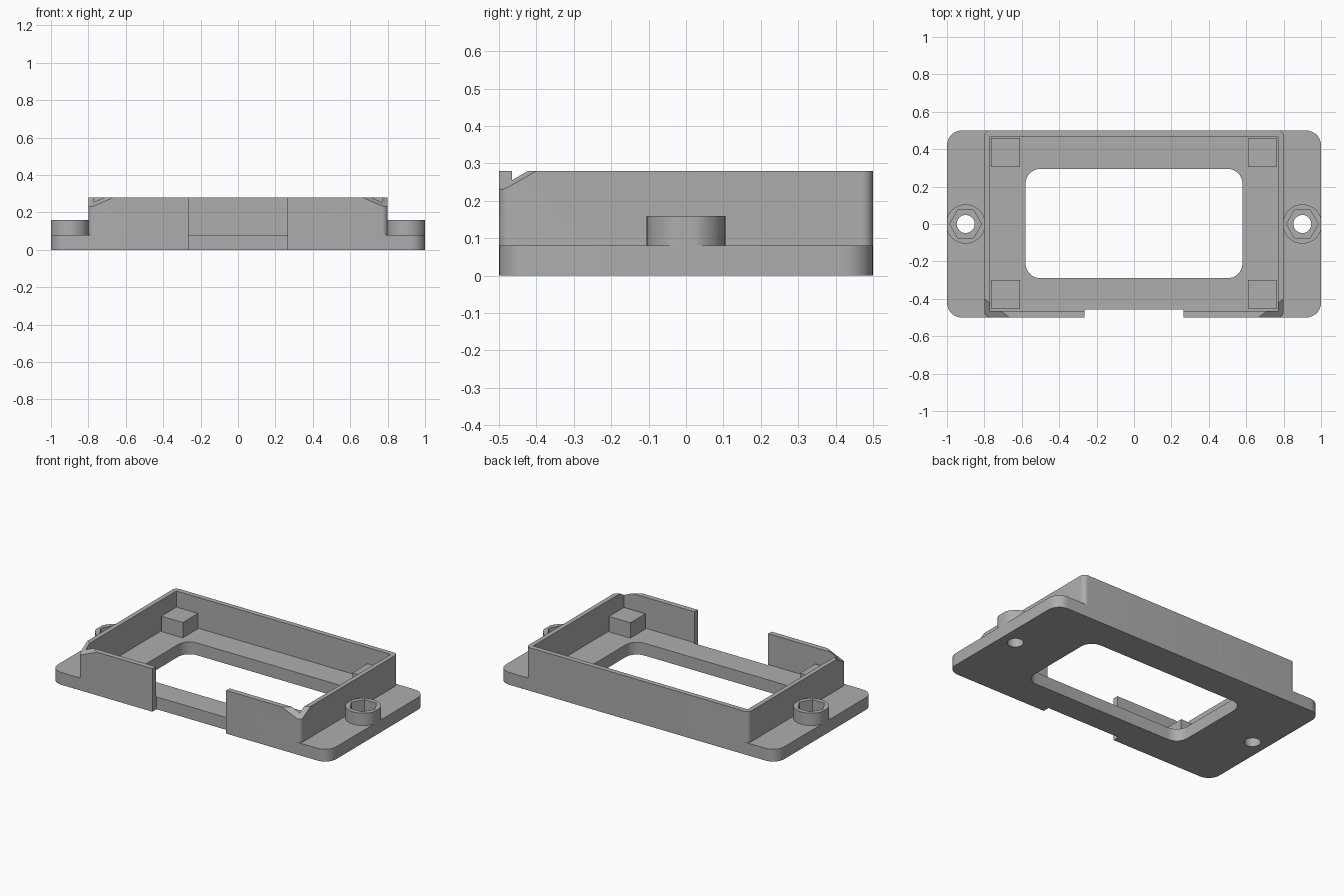
import bpy, bmesh, math
from mathutils import Vector

if "Cube" in bpy.data.objects:
    bpy.data.objects.remove(bpy.data.objects["Cube"])

# One plain grey for the whole casting
GREY = (0.42, 0.42, 0.42, 1)
grey = bpy.data.materials.new("matte grey")
grey.use_nodes = True
grey.diffuse_color = GREY
grey.node_tree.nodes["Principled BSDF"].inputs["Base Color"].default_value = GREY

PLATE_TOP, WALL_TOP = 0.08, 0.28


def rounded(corners, steps=8):
    """Outline from square corners given as (x, y, radius)."""
    pts = []
    for i, (x, y, r) in enumerate(corners):
        p = Vector((x, y))
        if r == 0:
            pts.append(p)
            continue
        u = (Vector(corners[i - 1][:2]) - p).normalized()
        v = (Vector(corners[(i + 1) % len(corners)][:2]) - p).normalized()
        for k in range(steps + 1):
            t = math.pi / 2 * k / steps
            pts.append(p + r * (u + v - v * math.cos(t) - u * math.sin(t)))
    return pts


def ring(x, radius, sides):
    return [Vector((x + radius * math.cos(math.tau * i / sides),
                    radius * math.sin(math.tau * i / sides))) for i in range(sides)]


def rect(x0, y0, x1, y1, r=0):
    return rounded([(x0, y0, r), (x1, y0, r), (x1, y1, r), (x0, y1, r)])


def prism(name, loops, z0, z1, cuts=()):
    """Extrude an outline with holes, then slice off planes given as (point, normal)."""
    bm = bmesh.new()
    for loop in loops:
        vs = [bm.verts.new((p.x, p.y, z0)) for p in loop]
        for i, v in enumerate(vs):
            bm.edges.new((vs[i - 1], v))
    bmesh.ops.triangle_fill(bm, use_beauty=True, edges=bm.edges[:], normal=(0, 0, 1))
    top = bmesh.ops.extrude_face_region(bm, geom=bm.faces[:], use_keep_orig=True)["geom"]
    bmesh.ops.translate(bm, vec=(0, 0, z1 - z0),
                        verts=[g for g in top if isinstance(g, bmesh.types.BMVert)])
    for point, normal in cuts:
        res = bmesh.ops.bisect_plane(bm, geom=bm.verts[:] + bm.edges[:] + bm.faces[:],
                                     plane_co=point, plane_no=normal, clear_outer=True)
        edges = [g for g in res["geom_cut"] if isinstance(g, bmesh.types.BMEdge)]
        bmesh.ops.triangle_fill(bm, use_beauty=True, edges=edges, normal=normal)
    bmesh.ops.recalc_face_normals(bm, faces=bm.faces[:])
    mesh = bpy.data.meshes.new(name)
    bm.to_mesh(mesh)
    bm.free()
    mesh.materials.append(grey)
    obj = bpy.data.objects.new(name, mesh)
    bpy.context.collection.objects.link(obj)
    bpy.ops.object.select_all(action='DESELECT')
    obj.select_set(True)
    bpy.context.view_layer.objects.active = obj
    bpy.ops.object.shade_smooth_by_angle(angle=math.radians(30))
    return obj


# Flange plate with window, screw holes and front cable notch
n = 0.265
plate = rounded([(-1, -0.5, 0.08), (-n, -0.5, 0), (-n, -0.457, 0), (n, -0.457, 0),
                 (n, -0.5, 0), (1, -0.5, 0.08), (1, 0.5, 0.08), (-1, 0.5, 0.08)])
window = rect(-0.58, -0.29, 0.58, 0.295, 0.08)
prism("base_plate", [plate, window, ring(0.9, 0.048, 32), ring(-0.9, 0.048, 32)],
      0, PLATE_TOP)

# Thin wall, open at the front, with both front corners sliced off at a slope
wall = rounded([(n, -0.5, 0), (0.8, -0.5, 0.03), (0.8, 0.5, 0.03), (-0.8, 0.5, 0.03),
                (-0.8, -0.5, 0.03), (-n, -0.5, 0), (-n, -0.465, 0), (-0.77, -0.465, 0),
                (-0.77, 0.467, 0), (0.77, 0.467, 0), (0.77, -0.465, 0), (n, -0.465, 0)])
slices = []
for s in (1, -1):
    a = Vector((s * 0.8, -0.4, WALL_TOP))
    b = Vector((s * 0.665, -0.5, WALL_TOP))
    c = Vector((s * 0.8, -0.5, 0.222))
    normal = (b - a).cross(c - a).normalized()
    slices.append((a, normal if normal.z > 0 else -normal))
prism("wall_frame", [wall], PLATE_TOP, WALL_TOP, slices)

# Support posts in the corners, and screw bosses with hexagonal nut pockets
for s, side in ((1, "left"), (-1, "right")):
    for y0, y1, end in ((-0.455, -0.3, "front"), (0.305, 0.46, "back")):
        prism(f"{end}_{side}_post", [rect(s * 0.61, y0, s * 0.765, y1)], PLATE_TOP, 0.18)
    boss = [Vector((max(-1, min(1, p.x)), p.y)) for p in ring(s * 0.9, 0.105, 48)]
    prism(f"{side}_screw_boss", [boss, ring(s * 0.9, 0.085, 6)], PLATE_TOP, 0.16)
